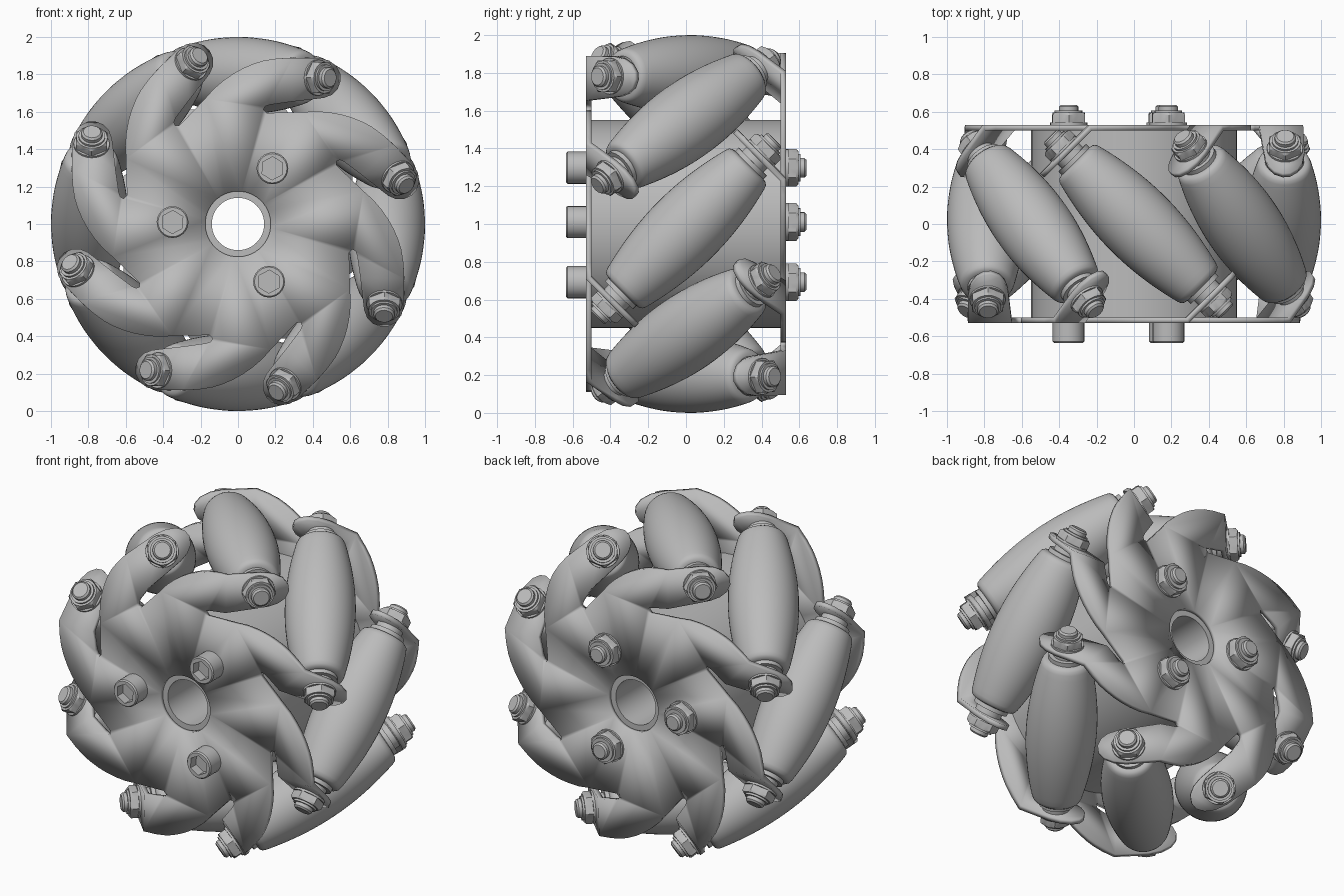
import bpy, bmesh
from math import cos, sin, pi, radians, sqrt, atan2
from mathutils import Matrix, Vector

cube = bpy.data.objects.get("Cube")
if cube:
    bpy.data.objects.remove(cube)

grey = bpy.data.materials.new("satin_grey")
grey.use_nodes = True
colour = (0.5, 0.5, 0.5, 1)
grey.diffuse_color = colour
grey.node_tree.nodes["Principled BSDF"].inputs["Base Color"].default_value = colour

ARMS = 8
STEP = 2 * pi / ARMS
AXLE_R = 0.795      # roller axis distance from the wheel axis
PLATE_Y = 0.515     # middle of each side plate
THICK = 0.03
BEND = 0.26         # where the tabs fold inward
BASE = Matrix.Translation((0, 0, 1)) @ Matrix.Rotation(radians(1.7), 4, 'Y')


def to_mesh(bm, name):
    mesh = bpy.data.meshes.new(name)
    bmesh.ops.recalc_face_normals(bm, faces=bm.faces)
    for f in bm.faces:
        f.smooth = True
    bm.to_mesh(mesh)
    bm.free()
    mesh.set_sharp_from_angle(angle=radians(32))
    mesh.materials.append(grey)
    return mesh


def place(name, mesh, matrix):
    ob = bpy.data.objects.new(name, mesh)
    bpy.context.collection.objects.link(ob)
    ob.matrix_world = BASE @ matrix
    return ob


def lathe(name, profile, segs=24, closed=False):
    """Spin (radius, height, shape) points about z; shape 'hex' gives six flats."""
    bm = bmesh.new()
    rings = []
    for r, h, *shape in profile:
        if r == 0:
            rings.append([bm.verts.new((0, 0, h))] * segs)
            continue
        ring = []
        for i in range(segs):
            a = 2 * pi * i / segs
            k = cos(pi / 6) / cos(a % (pi / 3) - pi / 6) if shape else 1
            ring.append(bm.verts.new((r * k * cos(a), r * k * sin(a), h)))
        rings.append(ring)
    pairs = list(zip(rings, rings[1:])) + ([(rings[-1], rings[0])] if closed else [])
    for lo, hi in pairs:
        for i in range(segs):
            j = (i + 1) % segs
            corners = list(dict.fromkeys((lo[i], lo[j], hi[j], hi[i])))
            bm.faces.new(corners)
    return to_mesh(bm, name)


# Side plate: one arm outline, repeated around the bore, with a folded tab
outer = [(-.196, .665), (-.15, .72), (-.10, .765), (-.05, .802), (0, .832),
         (.06, .86), (.11, .877), (.18, .89), (BEND, .897)]
tab = [(.40, .90), (.45, .888), (.49, .86), (.512, .82), (.515, .78),
       (.50, .735), (.47, .705), (.43, .688), (.38, .68)]
inner = [(BEND, .662), (.15, .642), (.125, .632), (.117, .615), (.135, .598)]


def plate_mesh():
    bm = bmesh.new()
    start = atan2(inner[-1][1], inner[-1][0])
    bore = [(.175 * cos(start + STEP * t / 6), .175 * sin(start + STEP * t / 6)) for t in range(7)]
    x, z = inner[-1]
    previous = (x * cos(STEP) - z * sin(STEP), x * sin(STEP) + z * cos(STEP))
    for k in range(ARMS):
        turn = Matrix.Rotation(STEP * k, 4, 'Y')

        def point(p):
            fold = max(0, p[0] - BEND)
            return bm.verts.new(turn @ Vector((p[0], -PLATE_Y + fold, p[1])))
        bm.faces.new([point(p) for p in [previous] + outer + inner + bore])
        bm.faces.new([point(p) for p in [outer[-1]] + tab + [inner[0]]])
    bmesh.ops.remove_doubles(bm, verts=bm.verts, dist=.0005)
    return to_mesh(bm, "side_plate")


plate = plate_mesh()
for name, angle in (("front_plate", 0), ("back_plate", pi)):
    ob = place(name, plate, Matrix.Rotation(angle, 4, 'Z'))
    solid = ob.modifiers.new("thickness", 'SOLIDIFY')
    solid.thickness = THICK
    solid.offset = 0
    solid.use_even_offset = True

# Hub tube between the plates
along_y = Matrix.Rotation(pi / 2, 4, 'X')    # local z points to the front
hub = lathe("hub", [(.14, -.505), (.55, -.505), (.55, .505), (.14, .505)], 64, True)
place("hub", hub, along_y)

# Barrel roller, its radius following the wheel's rim
END = .475
barrel = []
for i in range(-12, 13):
    s = .44 * i / 12
    barrel.append((1 - sqrt(AXLE_R ** 2 + s * s / 2), s))
edge = barrel[-1][0]
cap = [(edge - .008, .46), (edge - .022, .471), (edge - .04, END), (0, END)]
profile = [(r, -s) for r, s in reversed(cap)] + barrel + cap
roller = lathe("roller", profile, 48)

# Fasteners: spacer, lock nut with bolt tip, socket screw
spacer = lathe("spacer", [(0, 0), (.105, 0), (.105, .035), (.08, .035), (.08, .075), (0, .075)])


def nut_mesh(name, size, height, tip):
    return lathe(name, [(0, 0), (size, 0), (size, .012), (size, .012, 'hex'),
                        (size, height * .82, 'hex'), (size * .87, height),
                        (size * .74, height), (size * .74, height + .012),
                        (tip, height + .012), (tip, height + .032),
                        (tip - .01, height + .042), (0, height + .042)])


axle_nut = nut_mesh("axle_nut", .096, .06, .056)
hub_nut = nut_mesh("hub_nut", .1, .065, .052)
screw = lathe("hub_screw", [(0, 0), (.085, 0), (.085, .097), (.078, .105), (.062, .105),
                            (.062, .105, 'hex'), (.062, .05, 'hex'), (0, .05)])

tab_s = (BEND + PLATE_Y) / sqrt(2)
for k in range(ARMS):
    turn = Matrix.Rotation(STEP * k, 4, 'Y')
    tilt = Vector((1, -1, 0)).to_track_quat('Z', 'Y').to_matrix().to_4x4()
    axle = turn @ Matrix.Translation((0, 0, AXLE_R)) @ tilt
    place(f"roller_{k + 1}", roller, axle)
    for side, flip in (("front", 0), ("back", pi)):
        end = axle @ Matrix.Rotation(flip, 4, 'X')
        place(f"{side}_spacer_{k + 1}", spacer, end @ Matrix.Translation((0, 0, END - .01)))
        place(f"{side}_axle_nut_{k + 1}", axle_nut,
              end @ Matrix.Translation((0, 0, tab_s + THICK / 2)))

# Three screws through the hub, with nuts at the back
for k in range(3):
    turn = Matrix.Rotation(radians(30 + 120 * k), 4, 'Y')
    seat = turn @ Matrix.Translation((0, 0, .35))
    face = Matrix.Translation((0, 0, PLATE_Y + THICK / 2))
    place(f"hub_screw_{k + 1}", screw, seat @ along_y @ face)
    place(f"hub_nut_{k + 1}", hub_nut, seat @ along_y.inverted() @ face)
